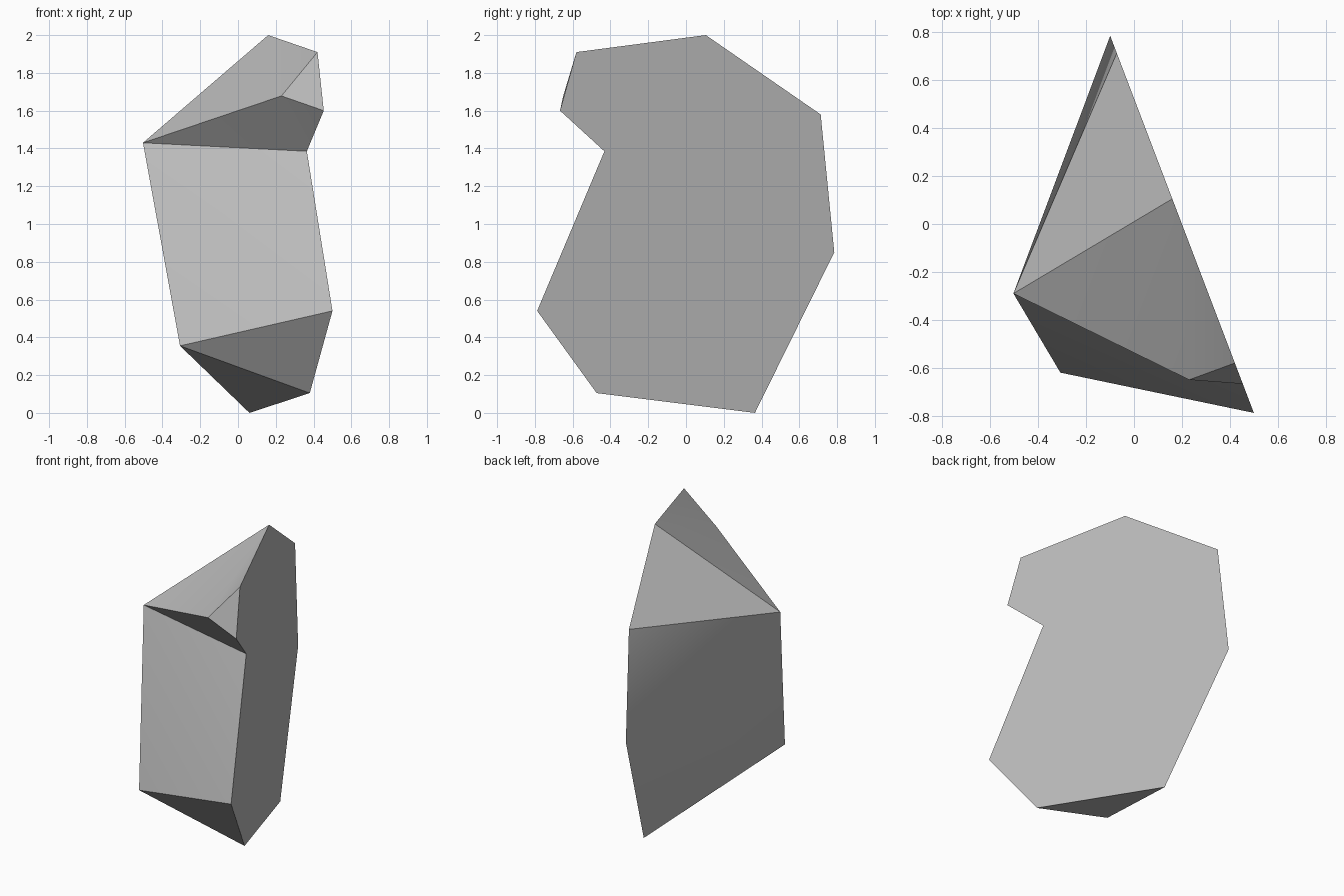
import bpy, bmesh, math

default_cube = bpy.data.objects.get("Cube")
if default_cube:
    bpy.data.objects.remove(default_cube, do_unlink=True)

# Plain stone material
stone = bpy.data.materials.new("stone_grey")
stone.use_nodes = True
grey = (0.5, 0.5, 0.5, 1)
stone.diffuse_color = grey
stone.node_tree.nodes["Principled BSDF"].inputs["Base Color"].default_value = grey


def on_cut(y, z):
    """Place a side profile point on the slanted flat cut."""
    return (-0.1 + (0.787 - y) * 0.381, y, z)


# Profile of the flat cut, and the three corners of the rough side
points = {
    "peak": on_cut(0.105, 2.0),
    "back_high": on_cut(0.713, 1.58),
    "back_low": on_cut(0.785, 0.85),
    "base_back": on_cut(0.365, 0.0),
    "base_front": on_cut(-0.473, 0.105),
    "belly": on_cut(-0.788, 0.54),
    "notch": on_cut(-0.432, 1.385),
    "lip": on_cut(-0.667, 1.6),
    "brow": on_cut(-0.58, 1.91),
}
cut_face = list(points)
points.update(shoulder=(-0.503, -0.29, 1.43),
              foot=(-0.307, -0.62, 0.355),
              overhang=(0.23, -0.65, 1.678))

# Facets of the rough side
facets = [
    cut_face,
    "peak shoulder overhang".split(),
    "peak overhang brow".split(),
    "brow overhang lip".split(),
    "overhang shoulder notch".split(),
    "overhang notch lip".split(),
    "shoulder foot belly".split(),
    "shoulder belly notch".split(),
    "foot base_front belly".split(),
    "foot base_back base_front".split(),
    "foot back_low base_back".split(),
    "foot shoulder back_low".split(),
    "shoulder back_high back_low".split(),
    "shoulder peak back_high".split(),
]

bm = bmesh.new()
verts = {name: bm.verts.new(co) for name, co in points.items()}
for facet in facets:
    bm.faces.new([verts[name] for name in facet])
bmesh.ops.recalc_face_normals(bm, faces=bm.faces)
mesh = bpy.data.meshes.new("rock")
bm.to_mesh(mesh)
bm.free()
mesh.materials.append(stone)

rock = bpy.data.objects.new("rock", mesh)
bpy.context.collection.objects.link(rock)
bpy.ops.object.select_all(action="DESELECT")
rock.select_set(True)
bpy.context.view_layer.objects.active = rock
bpy.ops.object.shade_smooth_by_angle(angle=math.radians(30))
